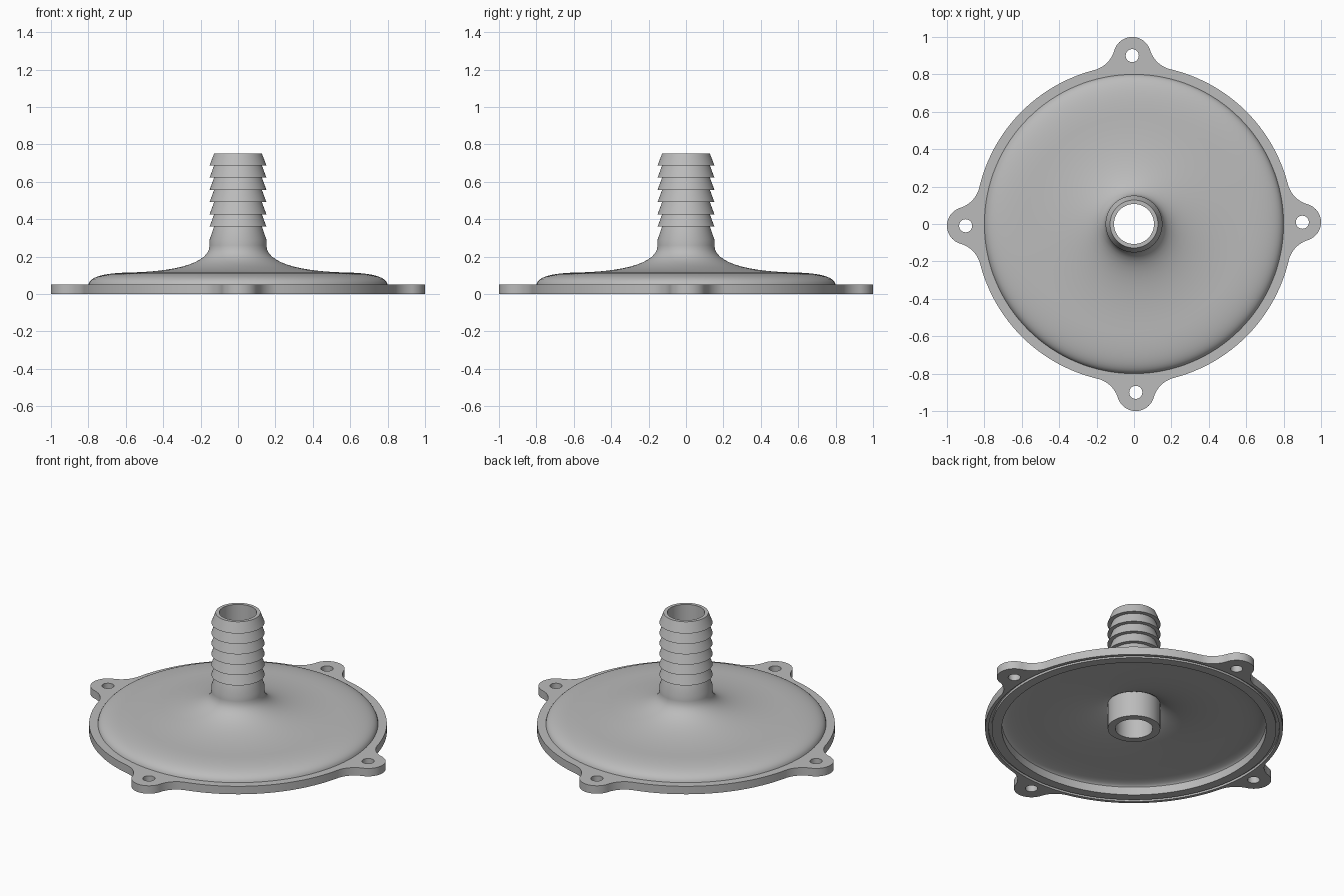
import bpy, bmesh, math
from mathutils import Vector, Matrix
from mathutils.geometry import interpolate_bezier

if "Cube" in bpy.data.objects:
    bpy.data.objects.remove(bpy.data.objects["Cube"])

SEGMENTS = 128
grey = bpy.data.materials.new("light grey")
grey.use_nodes = True
grey.diffuse_color = (0.5, 0.5, 0.5, 1)
grey.node_tree.nodes["Principled BSDF"].inputs["Base Color"].default_value = (0.5, 0.5, 0.5, 1)


def add(name, data):
    obj = bpy.data.objects.new(name, data)
    bpy.context.collection.objects.link(obj)
    return obj


def finish(obj):
    obj.data.materials.clear()
    obj.data.materials.append(grey)
    bpy.ops.object.select_all(action="DESELECT")
    obj.select_set(True)
    bpy.context.view_layer.objects.active = obj
    bpy.ops.object.shade_smooth_by_angle(angle=math.radians(30))


def lathe(name, profile):
    """Revolve a closed (radius, height) profile about the z axis."""
    bm = bmesh.new()
    rings = []
    for i in range(SEGMENTS):
        a = math.tau * i / SEGMENTS
        rings.append([bm.verts.new((r * math.cos(a), r * math.sin(a), z)) for r, z in profile])
    n = len(profile)
    for i in range(SEGMENTS):
        p, q = rings[i], rings[(i + 1) % SEGMENTS]
        for j in range(n):
            k = (j + 1) % n
            bm.faces.new((p[j], q[j], q[k], p[k]))
    bmesh.ops.recalc_face_normals(bm, faces=bm.faces)
    mesh = bpy.data.meshes.new(name)
    bm.to_mesh(mesh)
    bm.free()
    return add(name, mesh)


def bezier(a, b, c, d, count=14):
    pts = interpolate_bezier(*[Vector((x, z, 0)) for x, z in (a, b, c, d)], count)
    return [(p.x, p.y) for p in pts]


def arc(cx, cy, r, start, end, count):
    """Points on an arc, both ends included."""
    return [(cx + r * math.cos(start + (end - start) * i / count),
             cy + r * math.sin(start + (end - start) * i / count)) for i in range(count + 1)]


def circle(cx, cy, r, count):
    return arc(cx, cy, r, 0, math.tau, count)[:-1]


# Domed cover, barbed hose tube and inner spigot in one profile
BORE, ROOT, LIP, TOP, PITCH = 0.107, 0.128, 0.152, 0.75, 0.0655
profile = bezier((0.8, 0.05), (0.79, 0.1), (0.69, 0.113), (0.57, 0.115))
profile += bezier((0.57, 0.115), (0.35, 0.12), (0.152, 0.16), (0.152, 0.26))[1:]
profile += [(LIP, 0.29)]
for i in range(6):
    z = TOP - 0.063 - PITCH * (5 - i)
    profile += [(ROOT, z), (LIP, z)]
profile += [(ROOT, TOP), (BORE, TOP), (BORE, 0), (0.15, 0), (0.15, 0.16)]
profile += bezier((0.15, 0.16), (0.22, 0.1), (0.4, 0.085), (0.57, 0.08))[1:]
profile += bezier((0.57, 0.08), (0.67, 0.077), (0.74, 0.07), (0.755, 0.05))[1:]
finish(lathe("domed_hose_cover", profile))

# Flange outline: a disc with four filleted ears
DISC, EAR, EAR_R, FILLET = 0.85, 0.9, 0.1, 0.15
far = DISC + FILLET
fx = (far ** 2 + EAR ** 2 - (EAR_R + FILLET) ** 2) / (2 * EAR)
fy = math.sqrt(far ** 2 - fx ** 2)
disc_angle = math.atan2(fy, fx)
ear_angle = math.atan2(fy, fx - EAR)
quarter = arc(EAR, 0, EAR_R, -ear_angle, ear_angle, 24)
quarter += arc(fx, fy, FILLET, ear_angle - math.pi, disc_angle - math.pi, 12)[1:]
quarter += arc(0, 0, DISC, disc_angle, math.pi / 2 - disc_angle, 24)[1:]
quarter += arc(fy, fx, FILLET, -math.pi / 2 - disc_angle, -math.pi / 2 - ear_angle, 12)[1:-1]

outline, loops = [], [circle(0, 0, 0.755, SEGMENTS)]
for i in range(4):
    turn = Matrix.Rotation(i * math.pi / 2 + math.radians(0.6), 2)
    outline += [turn @ Vector(p) for p in quarter]
    hole = turn @ Vector((EAR, 0))
    loops.append(circle(hole.x, hole.y, 0.035, 32))
loops.append(outline)

curve = bpy.data.curves.new("flange_outline", "CURVE")
curve.dimensions = "2D"
curve.fill_mode = "BOTH"
curve.extrude = 0.025
for pts in loops:
    spline = curve.splines.new("POLY")
    spline.points.add(len(pts) - 1)
    for point, p in zip(spline.points, pts):
        point.co = (p[0], p[1], 0, 1)
    spline.use_cyclic_u = True
source = add("flange_outline", curve)
bpy.context.view_layer.update()
mesh = bpy.data.meshes.new_from_object(source.evaluated_get(bpy.context.evaluated_depsgraph_get()))
bpy.data.objects.remove(source)
bm = bmesh.new()
bm.from_mesh(mesh)
bmesh.ops.remove_doubles(bm, verts=bm.verts, dist=0.0001)
bmesh.ops.translate(bm, verts=bm.verts, vec=(0, 0, 0.025))
bmesh.ops.recalc_face_normals(bm, faces=bm.faces)
bm.to_mesh(mesh)
bm.free()
flange = add("eared_flange", mesh)

# Shallow seal groove under the flange
cutter = lathe("groove_cutter", [(0.812, -0.02), (0.83, -0.02), (0.83, 0.015), (0.812, 0.015)])
cutter.hide_render = True
cutter.hide_set(True)
groove = flange.modifiers.new("seal_groove", "BOOLEAN")
groove.operation = "DIFFERENCE"
groove.solver = "EXACT"
groove.object = cutter
bpy.context.view_layer.update()
cut = bpy.data.meshes.new_from_object(flange.evaluated_get(bpy.context.evaluated_depsgraph_get()))
flange.modifiers.clear()
flange.data = cut
bpy.data.objects.remove(cutter)
finish(flange)
